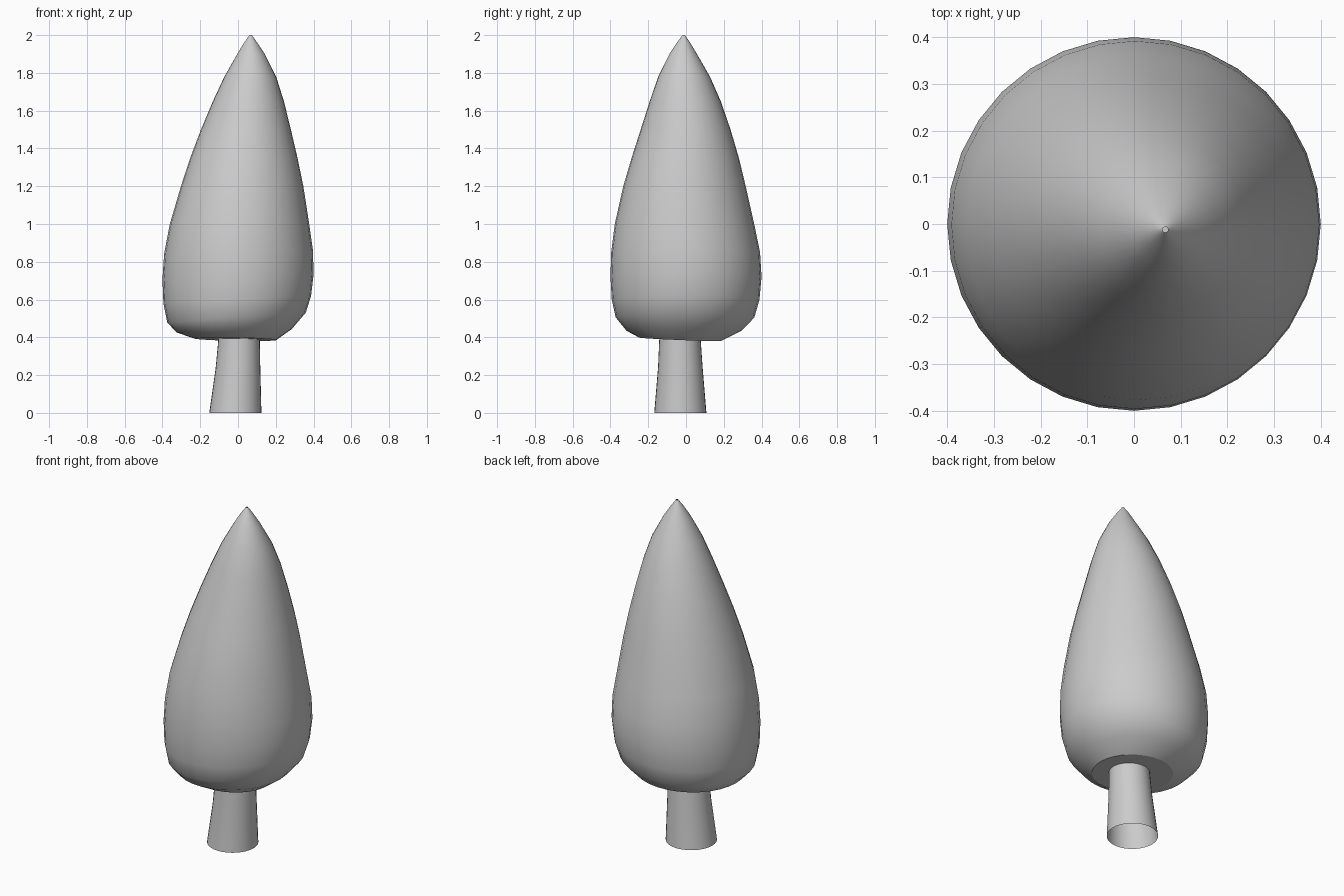
import bpy, bmesh, math

SIDES = 32


def lofted(name, rings, cap_bottom=False):
    """Skin round rings given as (z, centre x, centre y, radius, x tilt, y tilt)."""
    bm = bmesh.new()
    loops = []
    for z, cx, cy, r, tx, ty in rings:
        loop = []
        for i in range(SIDES):
            a = 2 * math.pi * i / SIDES
            dx, dy = r * math.cos(a), r * math.sin(a)
            loop.append(bm.verts.new((cx + dx, cy + dy, z + tx * dx + ty * dy)))
        loops.append(loop)
    for lo, hi in zip(loops, loops[1:]):
        for i in range(SIDES):
            j = (i + 1) % SIDES
            bm.faces.new((lo[i], lo[j], hi[j], hi[i])).smooth = True
    if cap_bottom:
        cap = bm.faces.new(loops[0][::-1])
        for e in cap.edges:
            e.smooth = False
    mesh = bpy.data.meshes.new(name)
    bm.to_mesh(mesh)
    bm.free()
    obj = bpy.data.objects.new(name, mesh)
    bpy.context.collection.objects.link(obj)
    return obj


# leaning teardrop foliage, flat underneath
lofted("foliage", [
    (0.39, -0.015, -0.03, 0.218, -0.02, -0.04),
    (0.435, -0.02, -0.01, 0.305, 0.03, 0.0),
    (0.505, -0.008, -0.005, 0.367, 0.07, 0.0),
    (0.60, -0.004, -0.002, 0.391, 0.05, 0.0),
    (0.72, 0.0, 0.0, 0.40, 0.03, 0.0),
    (0.85, 0.003, -0.002, 0.394, 0.02, 0.0),
    (1.00, 0.008, -0.008, 0.369, 0.0, 0.0),
    (1.20, 0.022, -0.008, 0.324, 0.0, 0.0),
    (1.35, 0.031, -0.004, 0.284, 0.0, 0.0),
    (1.50, 0.042, -0.002, 0.238, 0.0, 0.0),
    (1.65, 0.055, -0.004, 0.188, 0.0, 0.0),
    (1.78, 0.065, -0.010, 0.137, 0.0, 0.0),
    (1.90, 0.069, -0.015, 0.073, 0.0, 0.0),
    (1.96, 0.067, -0.013, 0.035, 0.0, 0.0),
    (2.00, 0.067, -0.012, 0.006, 0.0, 0.0),
], cap_bottom=True)

# flared trunk, open at the base
lofted("trunk", [
    (0.00, -0.014, -0.03, 0.138, 0.0, 0.0),
    (0.24, 0.0, -0.03, 0.118, 0.0, 0.0),
    (0.40, 0.006, -0.032, 0.109, 0.0, 0.0),
])
